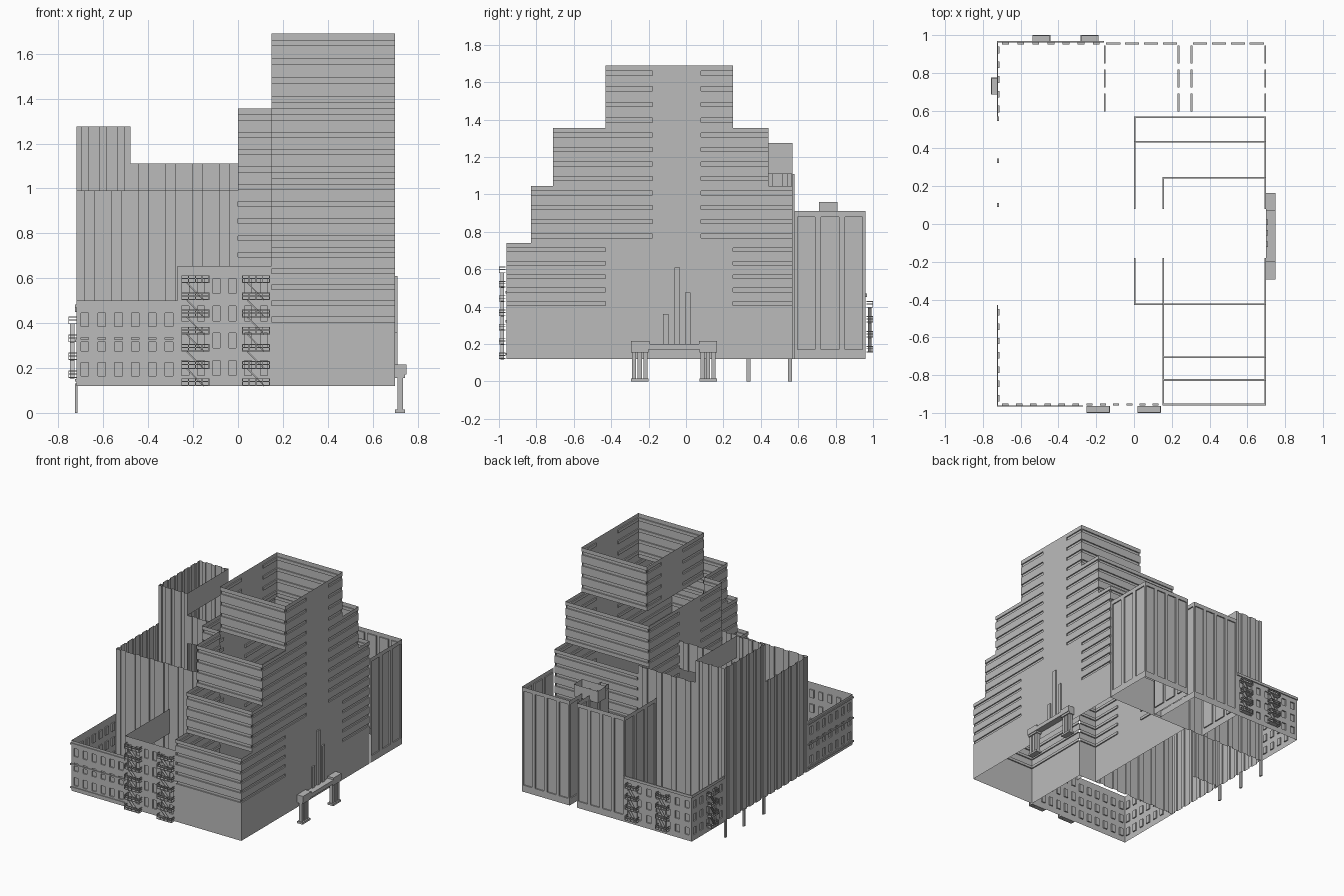
import bpy, bmesh, math
from mathutils import Matrix, Vector

if "Cube" in bpy.data.objects:
    bpy.data.objects.remove(bpy.data.objects["Cube"])

grey = bpy.data.materials.new("concrete_grey")
grey.use_nodes = True
grey.diffuse_color = (0.5, 0.5, 0.5, 1)
grey.node_tree.nodes["Principled BSDF"].inputs["Base Color"].default_value = (0.5, 0.5, 0.5, 1)

BASE = 0.12
WEST, MID, INNER, EAST = -0.72, 0.0, 0.15, 0.70
FRONT, BACK, STEP = -0.96, 0.96, -0.43


def finish(name, bm):
    mesh = bpy.data.meshes.new(name)
    bm.to_mesh(mesh)
    bm.free()
    mesh.materials.append(grey)
    obj = bpy.data.objects.new(name, mesh)
    bpy.context.collection.objects.link(obj)
    return obj


def stops(a, b, period, share):
    """Break points whose odd cells are evenly spaced grooves."""
    n = max(1, round((b - a) / period))
    w = (b - a) / n
    pts = [a]
    for i in range(n):
        pts += [a + w * (i + 0.5 - share / 2), a + w * (i + 0.5 + share / 2)]
    return pts + [b]


def panel(name, p0, p1, us, zs, sunk, depth=0.009):
    """Thin wall sheet with recessed cells; outward is to the right of p0 -> p1."""
    p0, p1 = Vector((*p0, 0)), Vector((*p1, 0))
    d = (p1 - p0).normalized()
    inward = Vector((-d.y, d.x, 0)) * depth
    bm = bmesh.new()
    nu, nz = len(us) - 1, len(zs) - 1

    def at(i, j, deep):
        return bm.verts.new(p0 + d * us[i] + Vector((0, 0, zs[j])) + inward * deep)

    for i in range(nu):
        for j in range(nz):
            s = bool(sunk(i, j))
            bm.faces.new([at(i, j, s), at(i + 1, j, s), at(i + 1, j + 1, s), at(i, j + 1, s)])
            # groove sides wherever the depth changes
            if i + 1 < nu and s != bool(sunk(i + 1, j)):
                bm.faces.new([at(i + 1, j, 0), at(i + 1, j, 1), at(i + 1, j + 1, 1), at(i + 1, j + 1, 0)])
            if j + 1 < nz and s != bool(sunk(i, j + 1)):
                bm.faces.new([at(i, j + 1, 0), at(i + 1, j + 1, 0), at(i + 1, j + 1, 1), at(i, j + 1, 1)])
    bmesh.ops.remove_doubles(bm, verts=bm.verts, dist=0.0001)
    return finish(name, bm)


def length(p0, p1):
    return math.dist(p0, p1)


def banded(name, p0, p1, z0, z1, plain=None):
    """Wall with horizontal grooves, optionally with a plain middle strip."""
    us = [0, *(plain or []), length(p0, p1)]
    if z0 == BASE:
        zs = [z0] + stops(0.38, z1, 0.077, 0.28)[1:]
    else:
        zs = stops(z0, z1, 0.077, 0.28)
    panel(name, p0, p1, us, zs, lambda i, j: j % 2 and i % 2 == 0)


def ribbed(name, p0, p1, z0, z1, period=0.1):
    us = stops(0, length(p0, p1), period, 0.35)
    panel(name, p0, p1, us, [z0, z1], lambda i, j: i % 2)


def framed(name, p0, p1, z0, z1, period=0.1):
    us = stops(0, length(p0, p1), period, 0.75)
    panel(name, p0, p1, us, [z0, z0 + 0.05, z1 - 0.03, z1], lambda i, j: i % 2 and j % 2)


def windowed(name, p0, p1, z0, z1):
    us = stops(0, length(p0, p1), 0.075, 0.45)
    zs = stops(z0 + 0.02, z1 - 0.03, 0.115, 0.55)
    panel(name, p0, p1, us, [z0] + zs[1:-1] + [z1], lambda i, j: i % 2 and j % 2)


def plain(name, p0, p1, z0, z1):
    panel(name, p0, p1, [0, length(p0, p1)], [z0, z1], lambda i, j: False)


def box(bm, x0, x1, y0, y1, z0, z1):
    m = Matrix.Translation(((x0 + x1) / 2, (y0 + y1) / 2, (z0 + z1) / 2))
    bmesh.ops.create_cube(bm, size=1, matrix=m @ Matrix.Diagonal((x1 - x0, y1 - y0, z1 - z0, 1)))


def boxes(name, *dims):
    bm = bmesh.new()
    for d in dims:
        box(bm, *d)
    return finish(name, bm)


# Stepped tower: bottom, top, front y, back y of each tier
tiers = [(BASE, 0.74, FRONT, 0.57), (0.74, 1.045, -0.83, 0.57),
         (1.045, 1.355, -0.71, 0.44), (1.355, 1.69, STEP, 0.25)]
for k, (z0, z1, y0, y1) in enumerate(tiers):
    top = k == 3
    a, b = (STEP, 0.25) if k == 0 else (-0.18, 0.08)
    banded(f"tower_side_{k}", (EAST, y0), (EAST, y1), z0, z1, [a - y0, b - y0])
    banded(f"tower_front_{k}", (INNER, y0), (EAST, y0), z0, z1)
    banded(f"tower_back_{k}", (EAST, y1), (INNER if top else MID, y1), z0, z1)
    if top:
        banded("tower_inner_top", (INNER, y1), (INNER, y0), z0, z1, [y1 - 0.08, y1 + 0.18])
    else:
        banded(f"tower_inner_{k}", (INNER, STEP), (INNER, y0), z0, z1)
        banded(f"shoulder_front_{k}", (MID, STEP), (INNER, STEP), z0, z1)
        banded(f"shoulder_side_{k}", (MID, y1), (MID, STEP), z0, z1, [y1 - 0.08, y1 + 0.18])

# Ribbed hall on the west side
ribbed("hall_front", (WEST, STEP), (MID, STEP), BASE, 0.99, 0.12)
ribbed("hall_side", (WEST, 0.08), (WEST, STEP), BASE, 0.99, 0.085)
ribbed("hall_back", (-0.48, 0.57), (MID, 0.57), BASE, 1.11, 0.12)
ribbed("hall_middle", (-0.48, 0.08), (MID, 0.08), 0.90, 1.11, 0.12)
ribbed("stair_tower_side", (WEST, 0.57), (WEST, 0.08), BASE, 1.275, 0.082)
ribbed("stair_tower_back", (-0.48, 0.57), (WEST, 0.57), BASE, 1.275, 0.08)
ribbed("stair_tower_front", (WEST, 0.08), (-0.48, 0.08), BASE, 1.275, 0.08)
plain("stair_tower_inner", (-0.48, 0.08), (-0.48, 0.57), 1.11, 1.275)

# Two panelled blocks at the back with a gap and a link between them
for side, x0, x1 in (("west", -0.16, 0.24), ("east", 0.30, EAST)):
    framed(f"{side}_block_back", (x1, BACK), (x0, BACK), BASE, 0.91)
    framed(f"{side}_block_west", (x0, BACK), (x0, 0.58), BASE, 0.91, 0.13)
    framed(f"{side}_block_east", (x1, 0.58), (x1, BACK), BASE, 0.91, 0.13)
plain("block_gap_wall", (0.30, 0.59), (0.24, 0.59), BASE, 0.91)
link = [(0.17, 0.71), (0.37, 0.71), (0.37, 0.81), (0.17, 0.81)]
for k in range(4):
    plain(f"link_wall_{k}", link[k], link[(k + 1) % 4], 0.87, 0.96)

# Low windowed annexes at the front and the back
windowed("front_annex_low", (WEST, FRONT), (-0.27, FRONT), BASE, 0.50)
windowed("front_annex_side", (WEST, STEP), (WEST, FRONT), BASE, 0.50)
windowed("front_annex_high", (-0.27, FRONT), (INNER, FRONT), BASE, 0.655)
plain("front_annex_return", (-0.27, STEP), (-0.27, FRONT), 0.47, 0.655)
windowed("back_annex", (-0.16, BACK), (WEST, BACK), BASE, 0.47)
windowed("back_annex_side", (WEST, BACK), (WEST, 0.57), BASE, 0.47)
for k, z in enumerate((0.14, 0.315, 0.47)):
    boxes(f"annex_band_{k}",
          (WEST - 0.006, -0.27, FRONT - 0.006, FRONT, z, z + 0.012),
          (WEST - 0.006, WEST, FRONT, STEP, z, z + 0.012))
boxes("back_annex_cornice", (WEST - 0.006, -0.16, BACK, BACK + 0.008, 0.45, 0.47),
      (WEST - 0.006, WEST, 0.57, BACK, 0.45, 0.47))


def fire_escape(name, at, angle, width, z0, pitch, count):
    """Stacked landings with railings and slanted stairs."""
    bm = bmesh.new()
    h, out, t, rail = width / 2, 0.036, 0.004, 0.034
    for k in range(count):
        z = z0 + k * pitch
        box(bm, -h, h, -out, 0, z, z + t)
        for zr in (z + rail / 2, z + rail - t):
            box(bm, -h, h, -out, -out + t, zr, zr + t)
            for x in (-h, h - t):
                box(bm, x, x + t, -out, 0, zr, zr + t)
        for p in range(5):
            x = -h + p * (width - t) / 4
            box(bm, x, x + t, -out, -out + t, z, z + rail)
        if k < count - 1:
            run = width * 0.6
            tilt = Matrix.Rotation(math.atan2(pitch, run), 4, "Y")
            m = Matrix.Translation((0, -out / 2, z + pitch / 2)) @ tilt
            size = Matrix.Diagonal((math.hypot(run, pitch), 0.02, 0.006, 1))
            bmesh.ops.create_cube(bm, size=1, matrix=m @ size)
    obj = finish(name, bm)
    obj.location = (*at, 0)
    obj.rotation_euler.z = angle


for k, x in enumerate((-0.19, 0.08)):
    fire_escape(f"front_fire_escape_{k}", (x, FRONT - 0.004), 0, 0.125, BASE, 0.0765, 7)
for k, x in enumerate((-0.49, -0.235)):
    fire_escape(f"back_fire_escape_{k}", (x, BACK + 0.004), math.pi, 0.095, 0.155, 0.08, 4)
fire_escape("side_fire_escape", (WEST, 0.73), -math.pi / 2, 0.09, 0.155, 0.08, 4)

# Entrance canopy on grouped posts, with upright fins above it
boxes("canopy_roof", (0.70, 0.75, -0.295, 0.165, 0.17, 0.2),
      (0.70, 0.75, -0.295, -0.195, 0.2, 0.215), (0.70, 0.75, 0.07, 0.165, 0.2, 0.215))
for k, y in enumerate((-0.247, 0.118)):
    posts = [(0.71, 0.735, y + o - 0.011, y + o + 0.011, 0.01, 0.16) for o in (-0.03, 0, 0.03)]
    boxes(f"canopy_stand_{k}", (0.70, 0.745, y - 0.047, y + 0.047, 0, 0.015),
          (0.70, 0.745, y - 0.047, y + 0.047, 0.155, 0.17), *posts)
boxes("entrance_fins", *[(0.70, 0.71, y - 0.015, y + 0.015, 0.2, z)
                         for y, z in ((-0.108, 0.36), (-0.047, 0.61), (0.01, 0.475))])

# Thin poles under the west side
for k, y in enumerate((0.10, 0.335, 0.557)):
    boxes(f"support_pole_{k}", (WEST - 0.006, WEST + 0.006, y - 0.011, y + 0.011, 0, BASE + 0.01))
